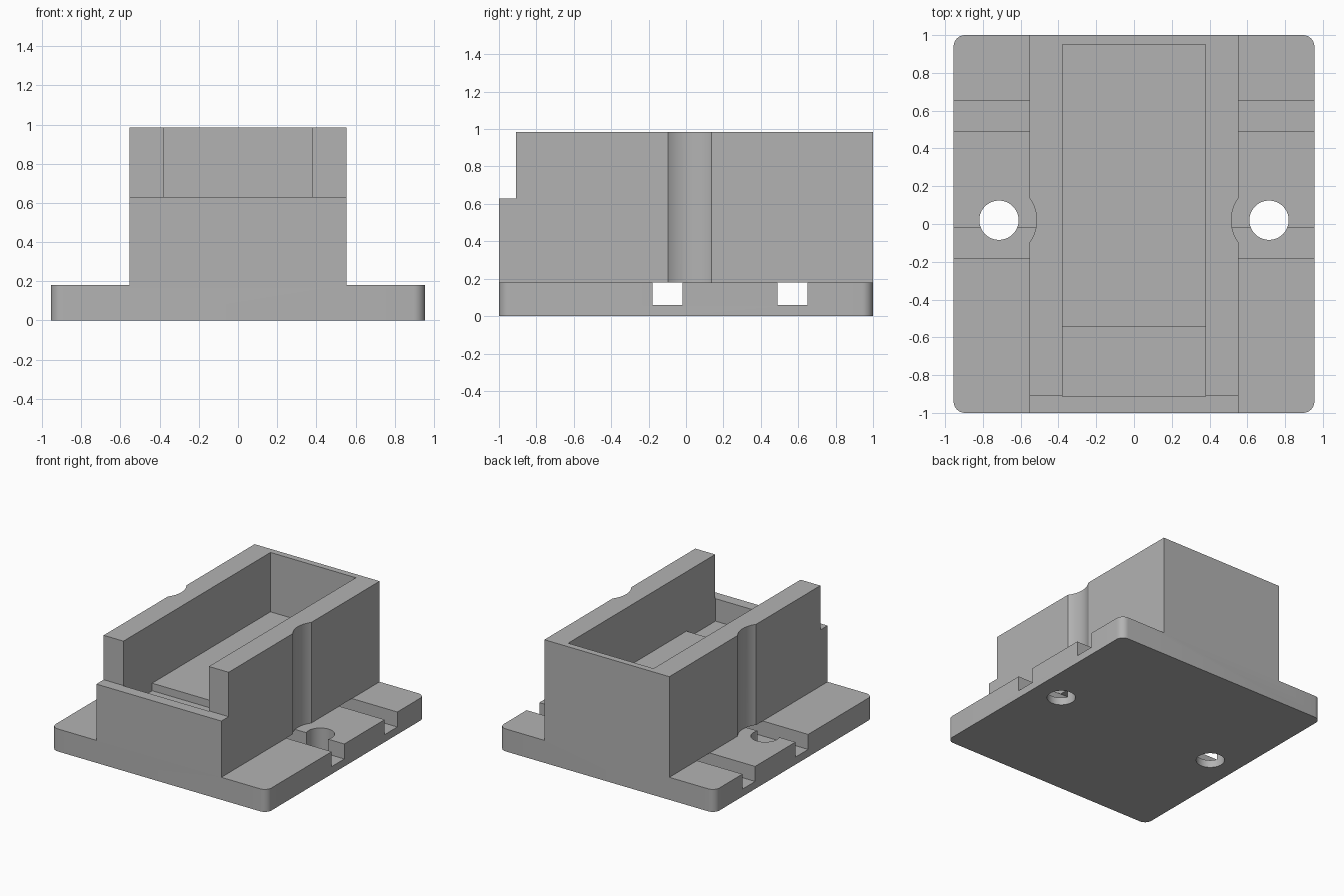
import bpy, bmesh, math

if "Cube" in bpy.data.objects:
    bpy.data.objects.remove(bpy.data.objects["Cube"], do_unlink=True)

grey = bpy.data.materials.new("mid grey")
grey.use_nodes = True
colour = (0.45, 0.45, 0.45, 1)
grey.diffuse_color = colour
grey.node_tree.nodes["Principled BSDF"].inputs["Base Color"].default_value = colour


def prism(name, outline, depth):
    """Solid made by sweeping a closed outline along a vector."""
    bm = bmesh.new()
    face = bm.faces.new([bm.verts.new(p) for p in outline])
    moved = bmesh.ops.extrude_face_region(bm, geom=[face])["geom"]
    bmesh.ops.translate(bm, vec=depth,
                        verts=[v for v in moved if isinstance(v, bmesh.types.BMVert)])
    bmesh.ops.recalc_face_normals(bm, faces=bm.faces)
    mesh = bpy.data.meshes.new(name)
    bm.to_mesh(mesh)
    bm.free()
    mesh.materials.append(grey)
    obj = bpy.data.objects.new(name, mesh)
    bpy.context.collection.objects.link(obj)
    return obj


def side_prism(name, profile, half):
    return prism(name, [(-half, y, z) for y, z in profile], (2 * half, 0, 0))


def cylinder(name, x, y, radius, z0, z1):
    ring = [math.tau * i / 64 for i in range(64)]
    return prism(name, [(x + radius * math.cos(a), y + radius * math.sin(a), z0)
                        for a in ring], (0, 0, z1 - z0))


def combine(target, tool, operation="DIFFERENCE"):
    """Apply a boolean and discard the tool."""
    mod = target.modifiers.new("boolean", "BOOLEAN")
    mod.operation, mod.solver, mod.object = operation, "EXACT", tool
    bpy.context.view_layer.objects.active = target
    bpy.ops.object.modifier_apply(modifier=mod.name)
    bpy.data.objects.remove(tool, do_unlink=True)


PLATE_TOP, TOP, HOLE_X, HOLE_Y = 0.18, 0.985, 0.715, 0.02

# Base plate with rounded corners
half_x, half_y, r = 0.955, 1.0, 0.06
outline = []
for k, (sx, sy) in enumerate([(1, 1), (-1, 1), (-1, -1), (1, -1)]):
    for i in range(9):
        a = math.pi / 2 * (k + i / 8)
        outline.append((sx * (half_x - r) + r * math.cos(a),
                        sy * (half_y - r) + r * math.sin(a), 0))
holder = prism("mounting_box", outline, (0, 0, PLATE_TOP))

# Strap channels crossing the plate
for y in (-0.18, 0.49):
    combine(holder, side_prism("channel_cutter", [(y, 0.06), (y + 0.16, 0.06),
                                                  (y + 0.16, 0.3), (y, 0.3)], 1.2))

# Upper body with a stepped front
body = side_prism("box_body", [(-1, PLATE_TOP), (1, PLATE_TOP), (1, TOP),
                               (-0.908, TOP), (-0.908, 0.63), (-1, 0.63)], 0.553)

# Open cavity with a lower pocket at the front
combine(body, side_prism("cavity_cutter", [(-0.912, 0.45), (-0.545, 0.45), (-0.545, 0.51),
                                           (0.95, 0.51), (0.95, 1.2), (-0.912, 1.2)], 0.378))

# Screw holes and the tool clearance scallops above them
for x in (-HOLE_X, HOLE_X):
    combine(holder, cylinder("hole_cutter", x, HOLE_Y, 0.104, -0.1, 0.3))
    combine(body, cylinder("scallop_cutter", x, HOLE_Y, 0.2, 0.1, 1.2))

combine(holder, body, "UNION")

bpy.ops.object.select_all(action="DESELECT")
holder.select_set(True)
bpy.context.view_layer.objects.active = holder
bpy.ops.object.shade_smooth_by_angle(angle=math.radians(30))
